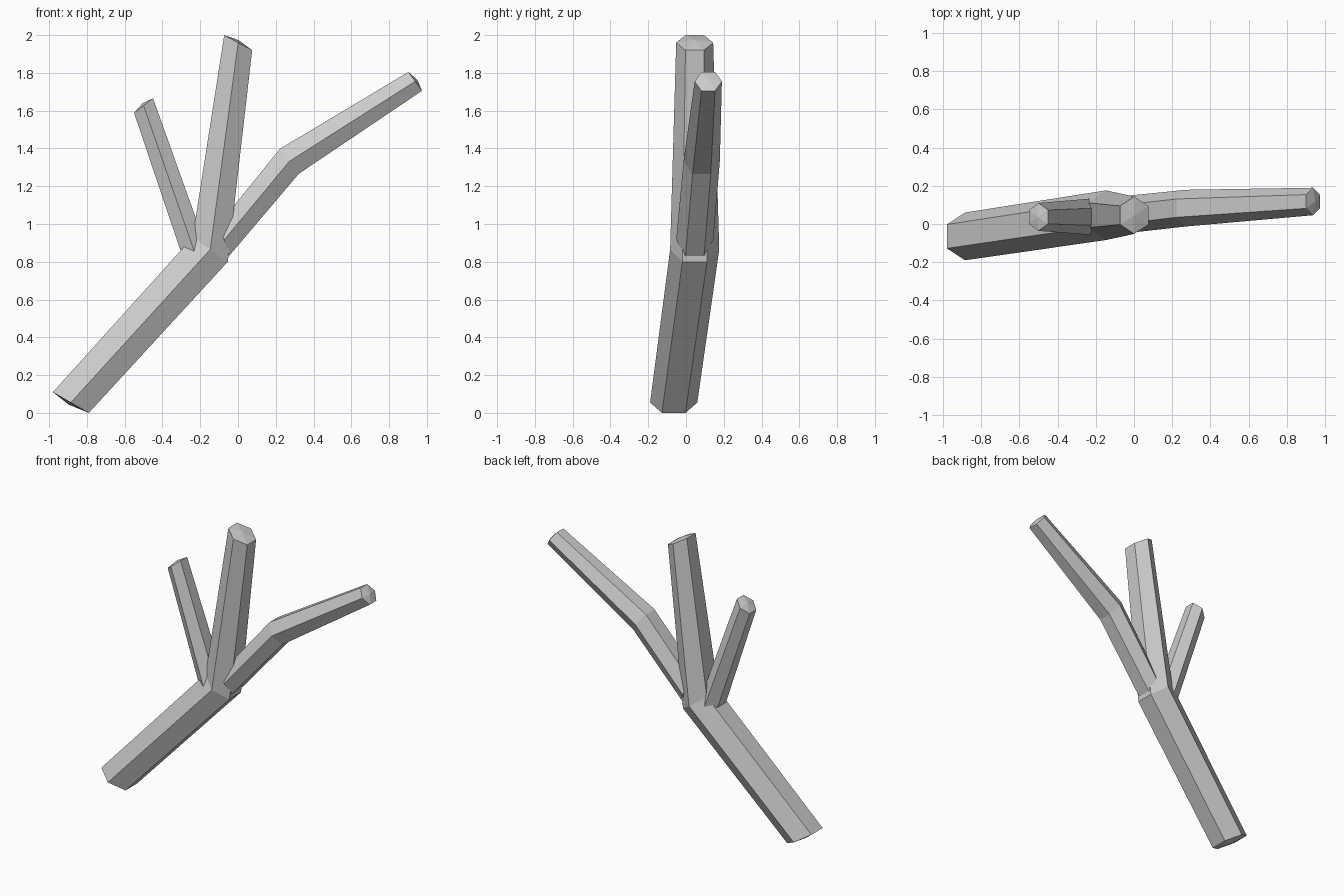
import bpy, bmesh, math
from mathutils import Vector

if "Cube" in bpy.data.objects:
    bpy.data.objects.remove(bpy.data.objects["Cube"])


def limb(name, rings, bump_start):
    """Six-sided tube. Each ring: centre, half-width in y, (x, z) offset of its flat side."""
    bm = bmesh.new()
    loops = []
    for c, r, (ux, uz) in rings:
        u = Vector((ux, 0, uz)) / math.sin(math.pi / 3)
        loops.append([
            bm.verts.new(Vector(c) + Vector((0, -r, 0)) * math.cos(k * math.pi / 3)
                         + u * math.sin(k * math.pi / 3))
            for k in range(6)])
    # side faces
    for a, b in zip(loops, loops[1:]):
        for k in range(6):
            j = (k + 1) % 6
            bm.faces.new((a[k], a[j], b[j], b[k]))
    # slightly domed end caps
    centres = [Vector(r[0]) for r in rings]
    ends = [(loops[0], centres[0], centres[1], 0.016 if bump_start else 0.0),
            (loops[-1], centres[-1], centres[-2], 0.014)]
    for loop, c, inner, bump in ends:
        tip = bm.verts.new(c + (c - inner).normalized() * bump)
        for k in range(6):
            bm.faces.new((loop[k], loop[(k + 1) % 6], tip))
    bmesh.ops.recalc_face_normals(bm, faces=bm.faces)
    mesh = bpy.data.meshes.new(name)
    bm.to_mesh(mesh)
    bm.free()
    obj = bpy.data.objects.new(name, mesh)
    bpy.context.collection.objects.link(obj)
    return obj


# Main stem, bending upward at the fork
limb("main_stem", [
    ((-0.885, -0.065, 0.055), 0.125, (0.095, -0.055)),
    ((-0.147, 0.046, 0.865), 0.130, (0.093, -0.065)),
    ((0.001, 0.046, 1.96), 0.098, (0.074, -0.04)),
], True)

# Short branch on the left
limb("left_branch", [
    ((-0.228, 0.038, 0.845), 0.095, (0.078, -0.018)),
    ((-0.5, 0.037, 1.627), 0.073, (0.05, 0.039)),
], False)

# Long bent branch on the right
limb("right_branch", [
    ((-0.074, 0.046, 0.915), 0.098, (0.026, -0.085)),
    ((0.272, 0.083, 1.332), 0.096, (0.050, -0.066)),
    ((0.938, 0.118, 1.755), 0.072, (0.036, -0.050)),
], False)
